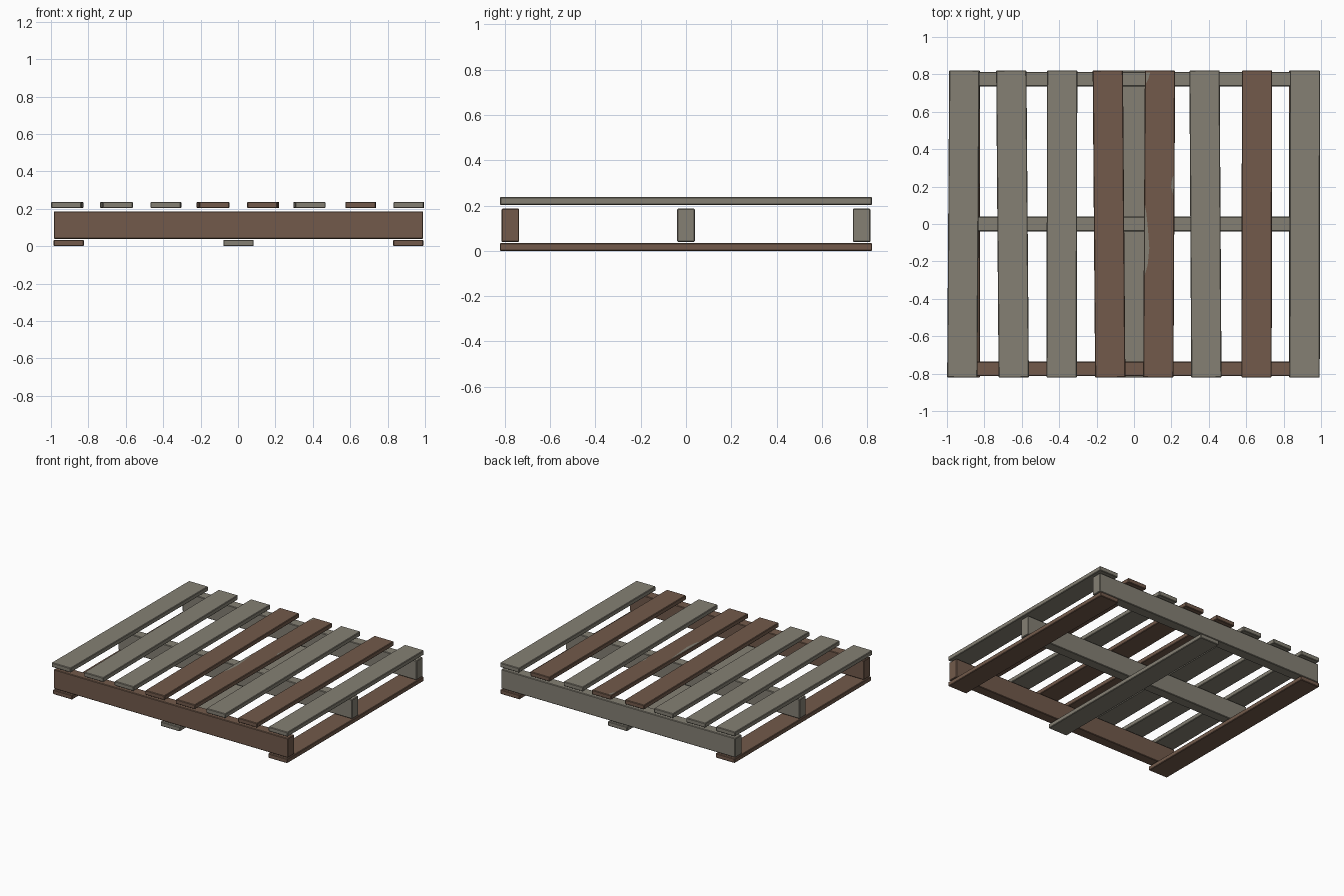
import bpy, bmesh, math
from mathutils import Matrix

if "Cube" in bpy.data.objects:
    bpy.data.objects.remove(bpy.data.objects["Cube"])


def material(name, rgb):
    m = bpy.data.materials.new(name)
    m.diffuse_color = (*rgb, 1.0)
    m.use_nodes = True
    m.node_tree.nodes["Principled BSDF"].inputs["Base Color"].default_value = m.diffuse_color
    return m


GREY = material("weathered_grey", (0.232, 0.216, 0.174))
BROWN = material("brown_wood", (0.168, 0.102, 0.070))


def finish(name, bm, mat):
    mesh = bpy.data.meshes.new(name)
    bm.to_mesh(mesh)
    bm.free()
    mesh.materials.append(mat)
    ob = bpy.data.objects.new(name, mesh)
    bpy.context.collection.objects.link(ob)
    return ob


def plank(name, x, y, z, mat, angle=0.0):
    """Box from (min, max) ranges, lightly chamfered, turned about z."""
    bm = bmesh.new()
    bmesh.ops.create_cube(bm, size=1)
    bmesh.ops.scale(bm, verts=bm.verts, vec=(x[1] - x[0], y[1] - y[0], z[1] - z[0]))
    bmesh.ops.bevel(bm, geom=bm.edges[:], offset=0.004, segments=1, affect='EDGES')
    ob = finish(name, bm, mat)
    ob.matrix_world = Matrix.Translation((sum(x) / 2, sum(y) / 2, sum(z) / 2)) @ Matrix.Rotation(angle, 4, 'Z')
    return ob


# Stringers running left to right
for name, y, mat in (("front_stringer", -0.775, BROWN),
                     ("middle_stringer", 0.0, GREY),
                     ("back_stringer", 0.775, GREY)):
    plank(name, (-0.985, 0.99), (y - 0.039, y + 0.039), (0.039, 0.186), mat)

# Bottom boards running front to back
for name, x, mat in (("left_bottom_board", -0.905, BROWN),
                     ("middle_bottom_board", 0.003, GREY),
                     ("right_bottom_board", 0.91, BROWN)):
    plank(name, (x - 0.081, x + 0.081), (-0.822, 0.822), (0.0, 0.034), mat)

# Top slats: centre at the back end, centre at the front end, colour
slats = ((-0.907, -0.918, GREY), (-0.656, -0.643, GREY), (-0.384, -0.387, GREY),
         (-0.140, -0.127, BROWN), (0.139, 0.130, BROWN), (0.377, 0.387, GREY),
         (0.658, 0.655, BROWN), (0.914, 0.912, GREY))
for i, (back, front, mat) in enumerate(slats):
    c = (back + front) / 2
    plank(f"top_slat_{i + 1}", (c - 0.081, c + 0.081), (-0.821, 0.821),
          (0.203, 0.237), mat, math.atan2(front - back, 1.64))


# Small worn grey patches along the edges of one brown slat
def worn_patch(name, pts):
    bm = bmesh.new()
    f = bm.faces.new([bm.verts.new((x, y, 0.2375)) for x, y in pts])
    f.normal_update()
    if f.normal.z < 0:
        f.normal_flip()
    finish(name, bm, GREY)


worn_patch("worn_patch_left", ((0.055, -0.28), (0.073, -0.22), (0.082, -0.13),
                               (0.075, -0.03), (0.066, 0.06), (0.057, 0.10)))
worn_patch("worn_patch_back", ((0.063, 0.75), (0.078, 0.78), (0.086, 0.81), (0.063, 0.81)))
worn_patch("worn_patch_right", ((0.211, 0.15), (0.211, 0.26), (0.203, 0.24), (0.198, 0.20)))
